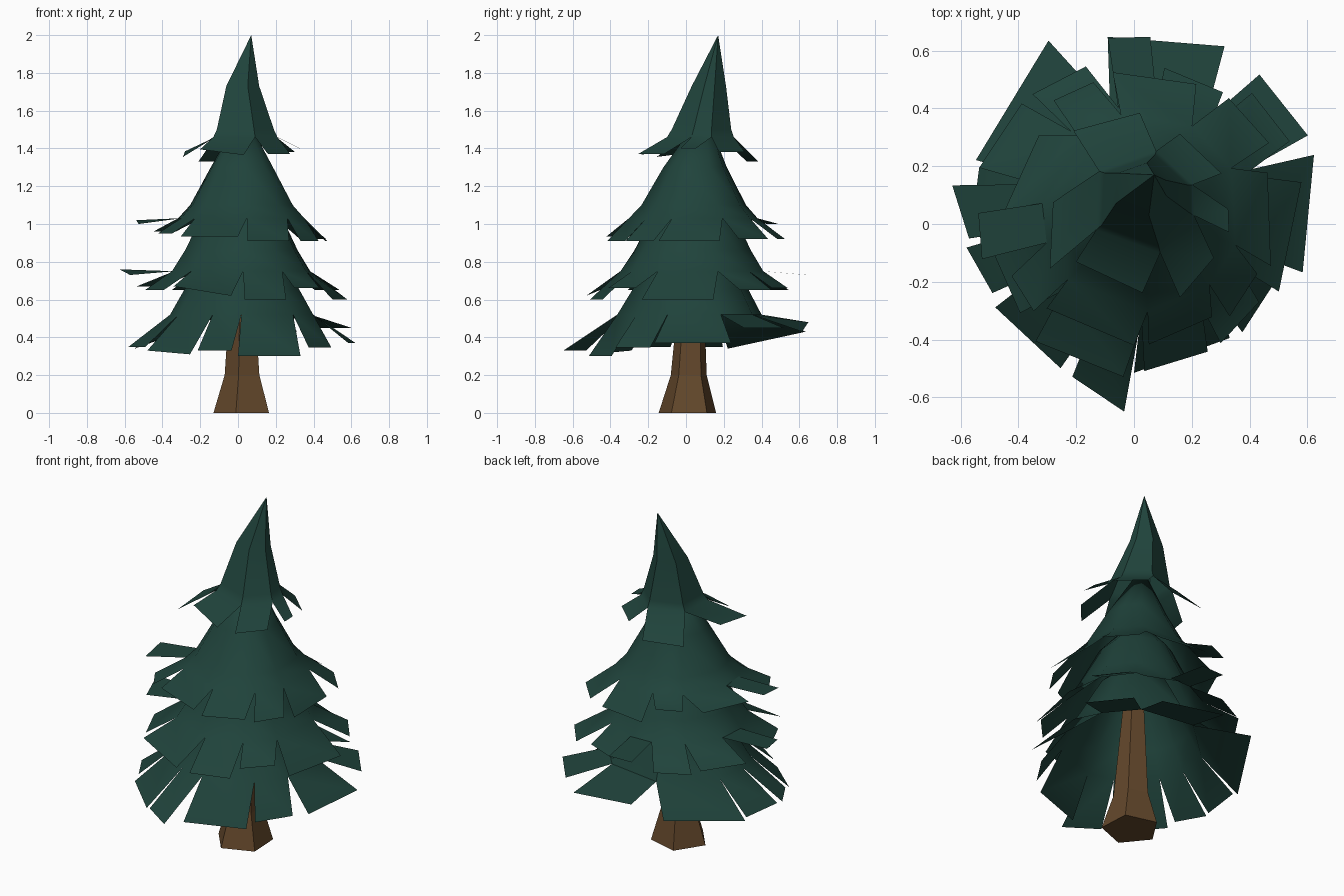
import bpy, bmesh, math

if "Cube" in bpy.data.objects:
    bpy.data.objects.remove(bpy.data.objects["Cube"])


def material(name, rgb):
    m = bpy.data.materials.new(name)
    m.diffuse_color = (*rgb, 1)
    m.use_nodes = True
    m.node_tree.nodes["Principled BSDF"].inputs["Base Color"].default_value = m.diffuse_color
    return m


GREEN = material("pine green", (0.014, 0.056, 0.044))
BROWN = material("bark brown", (0.125, 0.064, 0.024))

AXIS = [(0, .03, .01), (1.3, .025, .05), (1.5, .03, .08), (1.73, .02, .12), (2, .07, .17)]


def axis(z):
    """Centre line of the slightly bent tree."""
    for (z0, x0, y0), (z1, x1, y1) in zip(AXIS, AXIS[1:]):
        if z <= z1:
            t = (z - z0) / (z1 - z0)
            return x0 + t * (x1 - x0), y0 + t * (y1 - y0)
    return AXIS[-1][1:]


def polar(a, r, z, centre=(0, 0)):
    a = math.radians(a)
    return centre[0] + r * math.cos(a), centre[1] + r * math.sin(a), z


def finish(bm, name, mat, smooth=False):
    me = bpy.data.meshes.new(name)
    bm.to_mesh(me)
    bm.free()
    me.materials.append(mat)
    ob = bpy.data.objects.new(name, me)
    bpy.context.collection.objects.link(ob)
    if smooth:
        bpy.ops.object.select_all(action='DESELECT')
        bpy.context.view_layer.objects.active = ob
        ob.select_set(True)
        bpy.ops.object.shade_smooth_by_angle(angle=math.radians(40))


def tier(name, apex_z, profile, flaps):
    """Cone skirt (rings of radius, z) whose lower edge is split into flaps:
    start angle, end angle, mean radius, mean z, and optional skew of radius and z."""
    bm = bmesh.new()
    n = len(flaps)
    cuts = [(flaps[i - 1][1] - (360 if i == 0 else 0) + f[0]) / 2 for i, f in enumerate(flaps)]
    apex = bm.verts.new((*axis(apex_z), apex_z))
    rings = [[bm.verts.new(polar(a, r, z, axis(z))) for a in cuts] for r, z in profile]
    for i, (a0, a1, r, z, *skew) in enumerate(flaps):
        dr, dz = skew or (0, 0)
        j = (i + 1) % n
        bm.faces.new((apex, rings[0][i], rings[0][j]))
        for up, lo in zip(rings, rings[1:]):
            bm.faces.new((up[i], lo[i], lo[j], up[j]))
        e0 = bm.verts.new(polar(a0, r - dr, z - dz))
        e1 = bm.verts.new(polar(a1, r + dr, z + dz))
        bm.faces.new((rings[-1][i], e0, e1, rings[-1][j]))
    finish(bm, name, GREEN, True)


# Foliage, top to bottom
tier("top_foliage", 2.0, [(.095, 1.73), (.165, 1.5), (.185, 1.46)], [
    (-5, 9, .33, 1.40), (30, 63, .35, 1.38), (87, 123, .385, 1.33),
    (165, 208, .31, 1.37, .02, -.015), (213, 277, .24, 1.38, 0, -.015), (302, 337, .30, 1.37)])

tier("upper_foliage", 1.6, [(.17, 1.3), (.28, 1.1), (.345, 1.03)], [
    (-17, 21, .495, .91), (31, 53, .545, .92), (66, 98, .53, .92), (106, 123, .51, 1.0),
    (137, 174, .45, .96), (176, 193, .54, 1.01, 0, -.01), (203, 221, .46, .95),
    (224, 270, .42, .935), (277, 310, .42, .91), (316, 338, .46, .91)])

tier("middle_foliage", 1.3, [(.20, 1.08), (.31, .86), (.38, .75)], [
    (-25, 14, .575, .60, .022, 0), (28, 48, .61, .65), (56, 79, .55, .66), (85, 98, .65, .73),
    (107, 128, .57, .65), (133, 160, .57, .67), (168, 185, .608, .745, -.035, -.015),
    (190, 218, .50, .65), (230, 266, .53, .645, 0, -.025), (274, 300, .51, .60),
    (306, 328, .51, .66)])

tier("lower_foliage", 1.05, [(.19, .88), (.315, .65), (.39, .52)], [
    (-16, 21, .637, .37, .03, 0), (27, 50, .675, .45), (63, 98, .672, .455, -.018, .025),
    (115, 158, .645, .385, -.055, -.045), (160, 185, .57, .35), (188, 206, .565, .35, -.02, 0),
    (211, 243, .56, .32, 0, -.01), (248, 267, .61, .33, .04, 0), (270, 310, .515, .30),
    (315, 339, .53, .345)])

# Five-sided trunk with a flared foot
bm = bmesh.new()
rows = [[bm.verts.new(polar(255 + 72 * k, r, z, axis(z))) for k in range(5)]
        for r, z in ((.16, 0), (.10, .2), (.05, .9))]
for lo, hi in zip(rows, rows[1:]):
    for k in range(5):
        j = (k + 1) % 5
        bm.faces.new((lo[k], lo[j], hi[j], hi[k]))
bm.faces.new(rows[0][::-1])
bm.faces.new(rows[-1])
finish(bm, "trunk", BROWN)
